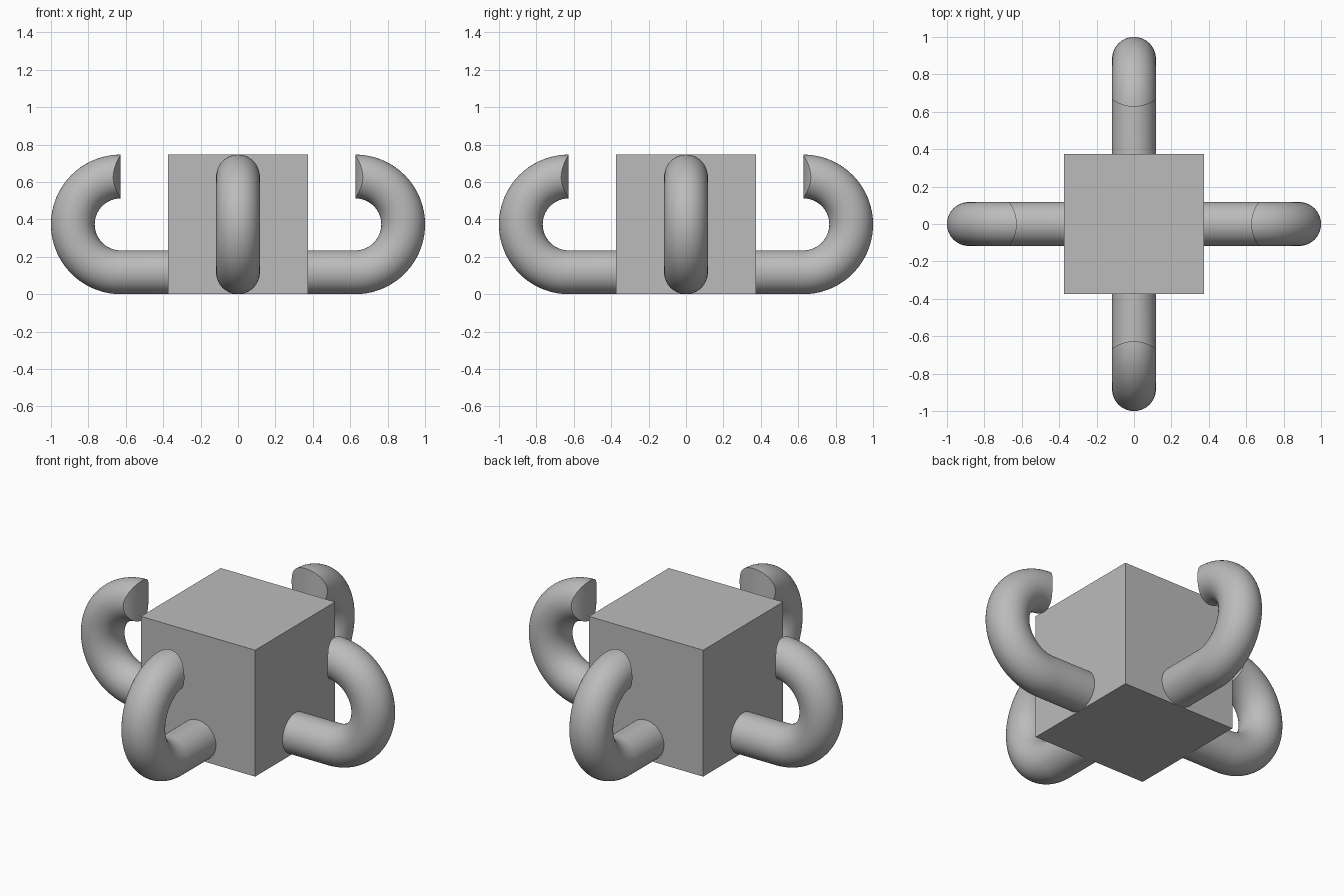
import bpy, bmesh
from math import sin, cos, pi, sqrt, asin

cube = bpy.data.objects.get("Cube")
if cube:
    bpy.data.objects.remove(cube, do_unlink=True)

HALF = 0.373          # half the block, also the outer radius of the bend
TUBE = 0.117          # tube radius
BEND = HALF - TUBE    # bend radius along the tube centre
BEND_X = 1 - HALF     # where the straight rod turns into the bend
TIP = 0.19            # radius of the rounded tip
SIDES, STEPS = 64, 64

grey = bpy.data.materials.new("grey")
grey.use_nodes = True
colour = (0.5, 0.5, 0.5, 1)
grey.diffuse_color = colour
grey.node_tree.nodes["Principled BSDF"].inputs["Base Color"].default_value = colour

# Central block
bpy.ops.mesh.primitive_cube_add(size=2 * HALF, location=(0, 0, HALF))
block = bpy.context.object
block.name = "block"
block.data.materials.append(grey)


def hook_point(angle, t):
    """Point on the bend: angle goes round the tube, t from rod to tip."""
    y = TUBE * cos(angle)
    reach = BEND - TUBE * sin(angle)
    setback = TIP - sqrt(TIP ** 2 - y ** 2)
    turn = t * (pi - asin(setback / reach))
    return (BEND_X + reach * sin(turn), y, HALF - reach * cos(turn))


# Hook mesh: straight rod, half-circle bend, upright rounded tip
bm = bmesh.new()
angles = [2 * pi * i / SIDES for i in range(SIDES)]
rings = [[bm.verts.new((HALF - 0.05, TUBE * cos(a), TUBE + TUBE * sin(a))) for a in angles]]
for s in range(STEPS + 1):
    rings.append([bm.verts.new(hook_point(a, s / STEPS)) for a in angles])
for a, b in zip(rings, rings[1:]):
    for i in range(SIDES):
        j = (i + 1) % SIDES
        bm.faces.new((a[i], a[j], b[j], b[i]))
bm.faces.new(rings[0])

# Close the tip with upright strips
tip = rings[-1]
for i in range(SIDES // 2):
    corners = [tip[i], tip[i + 1], tip[SIDES - i - 1], tip[-i]]
    bm.faces.new(list(dict.fromkeys(corners)))
bmesh.ops.recalc_face_normals(bm, faces=bm.faces)
mesh = bpy.data.meshes.new("hook")
bm.to_mesh(mesh)
bm.free()
mesh.materials.append(grey)

# Four hooks around the block
bpy.ops.object.select_all(action="DESELECT")
for k, side in enumerate(("left", "back", "right", "front")):
    hook = bpy.data.objects.new(side + "_hook", mesh)
    hook.rotation_euler.z = k * pi / 2
    bpy.context.collection.objects.link(hook)
    if k == 0:
        bpy.context.view_layer.objects.active = hook
        hook.select_set(True)
        bpy.ops.object.shade_smooth_by_angle(angle=pi / 6)
        hook.select_set(False)
